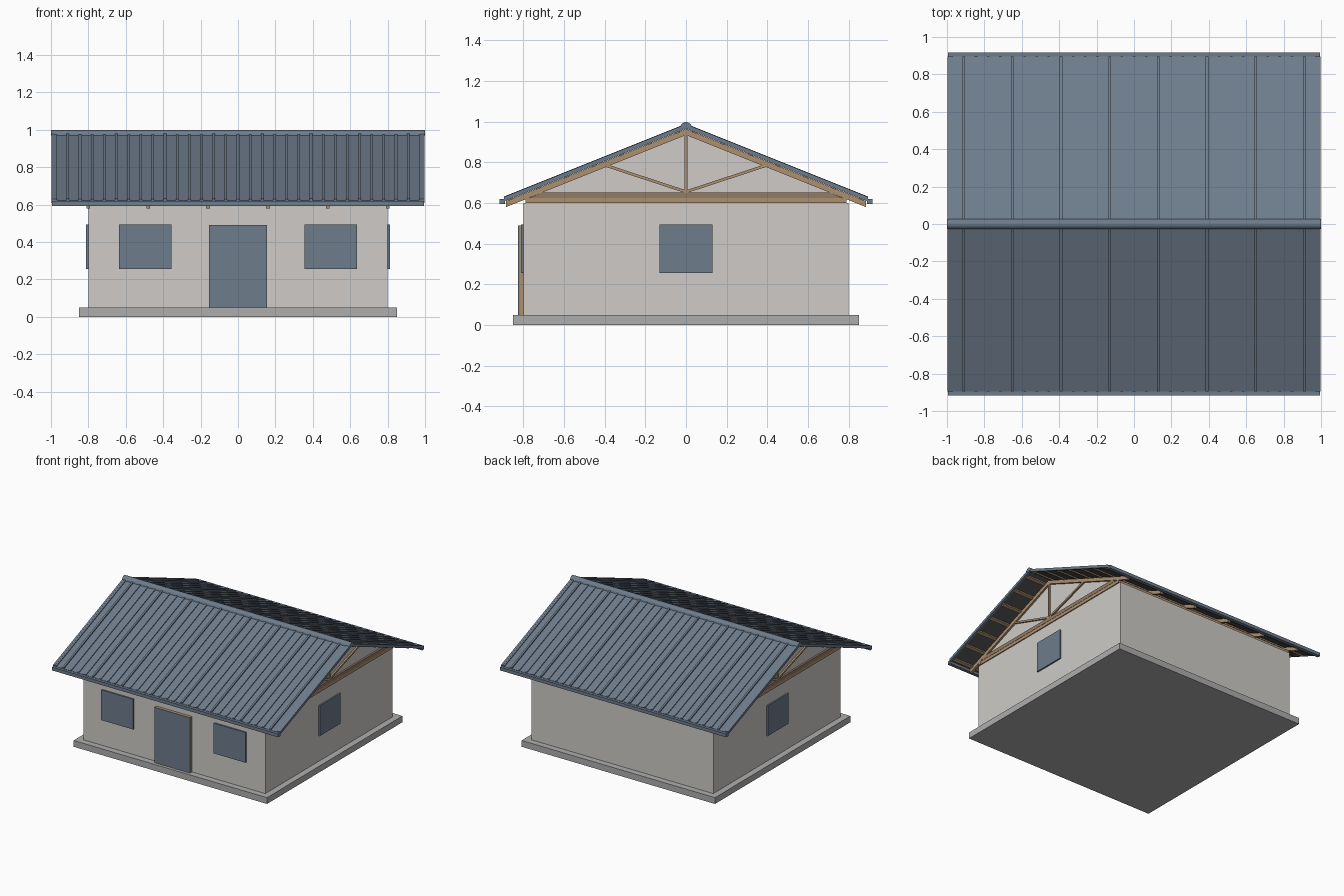
import bpy
import bmesh
import math

cube = bpy.data.objects.get("Cube")
if cube:
    bpy.data.objects.remove(cube, do_unlink=True)


def material(name, r, g, b):
    m = bpy.data.materials.new(name)
    m.use_nodes = True
    m.diffuse_color = (r, g, b, 1)
    m.node_tree.nodes["Principled BSDF"].inputs["Base Color"].default_value = (r, g, b, 1)
    return m


plaster = material("plaster", 0.62, 0.60, 0.57)
concrete = material("concrete", 0.42, 0.42, 0.42)
steel = material("blue grey steel", 0.155, 0.20, 0.26)
wood = material("timber", 0.42, 0.28, 0.165)
dark_wood = material("dark timber", 0.29, 0.20, 0.125)
lining = material("dark roof lining", 0.09, 0.09, 0.095)

SLOPE = 0.4
EAVE = 0.895


def prism(bm, outline, x0, x1):
    """Extrude a closed (y, z) outline along x."""
    a = [bm.verts.new((x0, y, z)) for y, z in outline]
    b = [bm.verts.new((x1, y, z)) for y, z in outline]
    bm.faces.new(a)
    bm.faces.new(b[::-1])
    n = len(a)
    for i in range(n):
        bm.faces.new((a[i], b[i], b[(i + 1) % n], a[(i + 1) % n]))


def block(bm, x0, x1, y0, y1, z0, z1):
    prism(bm, [(y0, z0), (y1, z0), (y1, z1), (y0, z1)], x0, x1)


def sloped(bm, side, low, high, x0, x1, y0=0.0, y1=EAVE):
    """Bar parallel to one roof slope; low and high are heights at the ridge."""
    outline = [(y0, low - SLOPE * y0), (y1, low - SLOPE * y1),
               (y1, high - SLOPE * y1), (y0, high - SLOPE * y0)]
    prism(bm, [(side * y, z) for y, z in outline], x0, x1)


def strut(bm, p, q, width, x0, x1):
    """Straight bar between two (y, z) points."""
    dy, dz = q[0] - p[0], q[1] - p[1]
    k = width / 2 / math.hypot(dy, dz)
    ny, nz = -dz * k, dy * k
    prism(bm, [(p[0] + ny, p[1] + nz), (q[0] + ny, q[1] + nz),
               (q[0] - ny, q[1] - nz), (p[0] - ny, p[1] - nz)], x0, x1)


def finish(name, bm, mat):
    bmesh.ops.recalc_face_normals(bm, faces=bm.faces)
    mesh = bpy.data.meshes.new(name)
    bm.to_mesh(mesh)
    bm.free()
    mesh.materials.append(mat)
    obj = bpy.data.objects.new(name, mesh)
    bpy.context.collection.objects.link(obj)
    return obj


def box(name, mat, *size):
    bm = bmesh.new()
    block(bm, *size)
    return finish(name, bm, mat)


# Foundation and walls
box("foundation", concrete, -0.85, 0.85, -0.85, 0.85, 0, 0.05)
box("walls", plaster, -0.8, 0.8, -0.8, 0.8, 0.05, 0.6)

# Door leaf over its timber frame
box("door_frame", wood, -0.155, 0.155, -0.82, -0.8, 0.05, 0.49)
box("door_panel", steel, -0.155, 0.155, -0.826, -0.82, 0.05, 0.49)

# Windows on the front and both ends
for side, label in ((-1, "right"), (1, "left")):
    xs = sorted((side * 0.355, side * 0.635))
    box(f"front_window_{label}", steel, *xs, -0.812, -0.8, 0.255, 0.495)
    xs = sorted((side * 0.8, side * 0.812))
    box(f"side_window_{label}", steel, *xs, -0.13, 0.13, 0.255, 0.495)
    # Gable infill behind the end truss
    bm = bmesh.new()
    prism(bm, [(-0.78, 0.6), (0.78, 0.6), (0.78, 0.63), (0, 0.94), (-0.78, 0.63)],
          side * 0.77, side * 0.795)
    finish(f"gable_{label}", bm, plaster)

# Wall plates
bm = bmesh.new()
for s in (-1, 1):
    ys = sorted((s * 0.765, s * 0.79))
    block(bm, -0.81, 0.81, *ys, 0.6, 0.624)
    xs = sorted((s * 0.785, s * 0.808))
    block(bm, *xs, -0.77, 0.77, 0.6, 0.624)
finish("wall_plates", bm, wood)

# Six roof trusses
for i in range(6):
    x = -0.8 + 0.32 * i
    x0, x1 = x - 0.01, x + 0.01
    bm = bmesh.new()
    block(bm, x0, x1, -0.007, 0.007, 0.65, 0.94)
    for s in (-1, 1):
        sloped(bm, s, 0.934, 0.964, x0, x1, y1=0.885)
        strut(bm, (0, 0.655), (s * 0.39, 0.783), 0.014, x0 + 0.002, x1 - 0.002)
    finish(f"truss_{i + 1}", bm, wood)
    bm = bmesh.new()
    prism(bm, [(-0.77, 0.624), (0.77, 0.624), (0.705, 0.652), (-0.705, 0.652)], x0, x1)
    finish(f"truss_chord_{i + 1}", bm, dark_wood)

# Roof slopes: purlins, lining, ribbed sheet, verge trim and gutter
for s, label in ((-1, "front"), (1, "back")):
    bm = bmesh.new()
    for i in range(7):
        y = 0.03 + 0.137 * i
        sloped(bm, s, 0.96, 0.971, -0.985, 0.985, y, y + 0.022)
    finish(f"{label}_purlins", bm, wood)

    bm = bmesh.new()
    sloped(bm, s, 0.970, 0.974, -0.99, 0.99)
    finish(f"{label}_roof_lining", bm, lining)

    bm = bmesh.new()
    sloped(bm, s, 0.974, 0.980, -0.99, 0.99)
    for k in range(-15, 16):
        # every fourth rib is a taller sheet overlap
        top = 0.990 if k % 4 == 2 else 0.987
        sloped(bm, s, 0.979, top, 0.065 * k - 0.007, 0.065 * k + 0.007)
    finish(f"{label}_roof_sheet", bm, steel)

    bm = bmesh.new()
    for e in (-1, 1):
        xs = sorted((e * 0.982, e * 0.998))
        sloped(bm, s, 0.966, 0.988, *xs)
    finish(f"{label}_verge_trim", bm, steel)

    ys = sorted((s * 0.89, s * 0.917))
    box(f"{label}_gutter", steel, -0.995, 0.995, *ys, 0.594, 0.62)

# Rounded ridge cap
bm = bmesh.new()
arc = [math.pi * i / 12 for i in range(13)]
prism(bm, [(0.028 * math.cos(a), 0.97 + 0.028 * math.sin(a)) for a in arc], -1, 1)
cap = finish("ridge_cap", bm, steel)
bpy.context.view_layer.objects.active = cap
cap.select_set(True)
bpy.ops.object.shade_smooth_by_angle(angle=math.radians(35))
